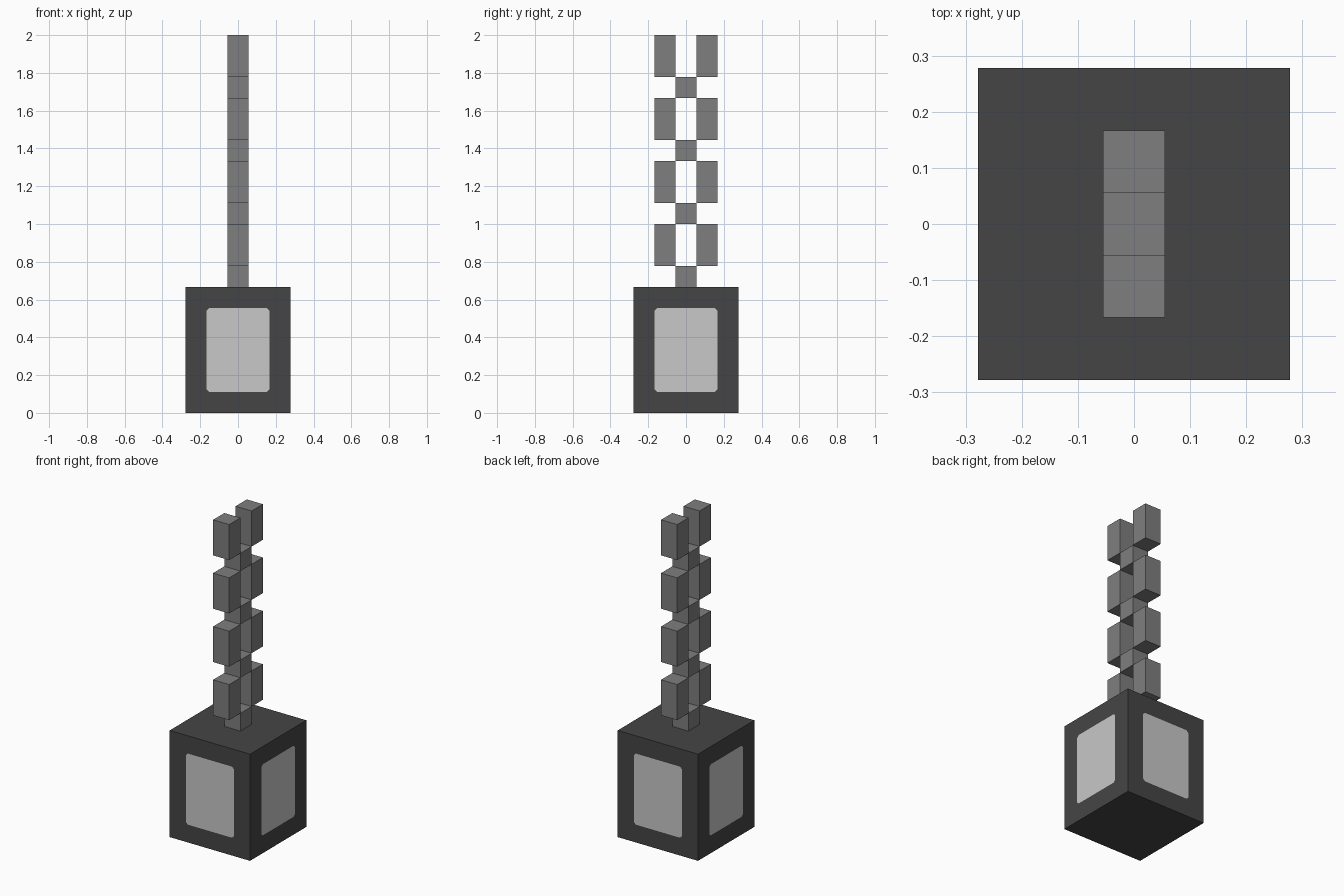
import bpy, bmesh
from mathutils import Matrix, Vector

if "Cube" in bpy.data.objects:
    bpy.data.objects.remove(bpy.data.objects["Cube"])

U = 1 / 9  # block unit


def material(name, v):
    m = bpy.data.materials.new(name)
    m.diffuse_color = (v, v, v, 1)
    m.use_nodes = True
    m.node_tree.nodes["Principled BSDF"].inputs["Base Color"].default_value = m.diffuse_color
    return m


dark = material("dark_iron", 0.060)
pale = material("pale_panel", 0.58)
grey = material("chain_grey", 0.21)


def add_block(bm, size, centre):
    mat = Matrix.Translation(Vector(centre)) @ Matrix.Diagonal((*size, 1))
    bmesh.ops.create_cube(bm, size=1, matrix=mat)


def finish(bm, name, mats):
    me = bpy.data.meshes.new(name)
    bm.to_mesh(me)
    bm.free()
    for m in mats:
        me.materials.append(m)
    ob = bpy.data.objects.new(name, me)
    bpy.context.collection.objects.link(ob)
    return ob


# Lantern body: box whose four sides are inset, with clipped panel corners
bm = bmesh.new()
add_block(bm, (5 * U, 5 * U, 6 * U), (0, 0, 3 * U))
bm.normal_update()
panels = [f for f in bm.faces if abs(f.normal.z) < 0.5]
bmesh.ops.inset_individual(bm, faces=panels, thickness=U, use_even_offset=True)
corners = list({v for f in panels for v in f.verts})
bmesh.ops.bevel(bm, geom=corners, offset=0.014, segments=1, affect='VERTICES')
for f in bm.faces:
    f.material_index = 1 if len(f.verts) == 8 else 0  # eight-sided panels
finish(bm, "lantern_body", [dark, pale])

# Chain: a single joint block, then a pair of side blocks, four times
for i in range(4):
    z = (6 + 3 * i) * U
    bm = bmesh.new()
    add_block(bm, (U, U, U), (0, 0, z + U / 2))
    finish(bm, f"chain_joint_{i + 1}", [grey])
    bm = bmesh.new()
    for s in (-1, 1):
        add_block(bm, (U, U, 2 * U), (0, s * U, z + 2 * U))
    finish(bm, f"chain_link_{i + 1}", [grey])
